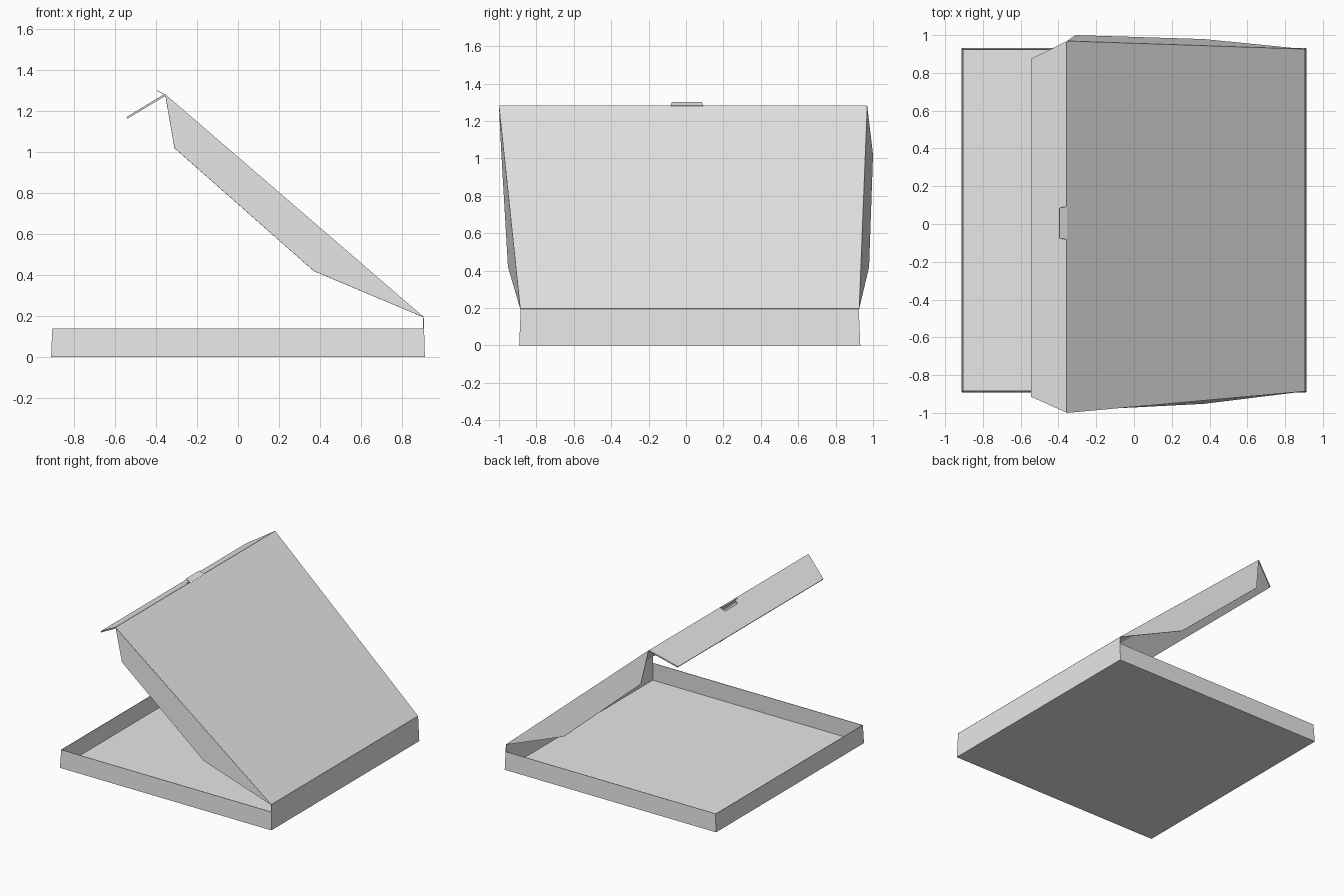
import bpy

cube = bpy.data.objects.get("Cube")
if cube:
    bpy.data.objects.remove(cube, do_unlink=True)

card = bpy.data.materials.new("pale grey card")
card.use_nodes = True
colour = (0.8, 0.8, 0.8, 1)
card.diffuse_color = colour
card.node_tree.nodes["Principled BSDF"].inputs["Base Color"].default_value = colour


def sheet(name, points, thickness=0.004, offset=0):
    """One flat piece of card with a little thickness."""
    mesh = bpy.data.meshes.new(name)
    mesh.from_pydata(points, [], [range(len(points))])
    mesh.materials.append(card)
    obj = bpy.data.objects.new(name, mesh)
    bpy.context.collection.objects.link(obj)
    mod = obj.modifiers.new("card thickness", "SOLIDIFY")
    mod.thickness = thickness
    mod.offset = offset
    return obj


# Tray: floor and four walls leaning slightly inward
X, Y0, Y1, LEAN = 0.91, -0.89, 0.93, 0.006
WALL, HINGE = 0.14, 0.195
floor = [(-X, Y0), (X, Y0), (X, Y1), (-X, Y1)]
rim = [(-X + LEAN, Y0 + LEAN), (X - LEAN, Y0 + LEAN),
       (X - LEAN, Y1 - LEAN), (-X + LEAN, Y1 - LEAN)]
sheet("tray_floor", [(x, y, 0.002) for x, y in floor])
names = ["tray_side_wall_right", "tray_hinge_wall", "tray_side_wall_left", "tray_front_wall"]
for i, name in enumerate(names):
    j = (i + 1) % 4
    top = HINGE if "hinge" in name else WALL
    sheet(name, [(*floor[i], 0), (*floor[j], 0), (*rim[j], top), (*rim[i], top)])

# Lid panel, widening toward its raised edge
hx, hz = X - LEAN, HINGE
tx, tz = -0.355, 1.28
hinge_y = (Y0 + LEAN, Y1 - LEAN)
top_y = (-0.998, 0.967)
sheet("lid_panel", [(hx, hinge_y[0], hz), (hx, hinge_y[1], hz),
                    (tx, top_y[1], tz), (tx, top_y[0], tz)])

# Side flaps hanging from the lid
for name, k, low_y, high_y in (("lid_side_flap_right", 0, -0.95, -0.985),
                               ("lid_side_flap_left", 1, 0.977, 0.998)):
    sheet(name, [(hx, hinge_y[k], hz), (0.37, low_y, 0.42),
                 (-0.31, high_y, 1.02), (tx, top_y[k], tz)])

# Folded front flap, notched where the tab is cut free
ox, oz = -0.542, 1.167
tab_y = (-0.083, 0.093)
f = 0.2
nx, nz = tx + (ox - tx) * f, tz + (oz - tz) * f
sheet("lid_front_flap", [(tx, top_y[0], tz), (ox, -0.915, oz), (ox, 0.875, oz),
                         (tx, top_y[1], tz), (tx, tab_y[1], tz), (nx, tab_y[1] - 0.01, nz),
                         (nx, tab_y[0] + 0.01, nz), (tx, tab_y[0], tz)], 0.01)

# Locking tab
sheet("lid_tab", [(tx, tab_y[0], tz), (tx, tab_y[1], tz),
                  (-0.395, tab_y[1] - 0.008, 1.3), (-0.395, tab_y[0] + 0.008, 1.3)])
